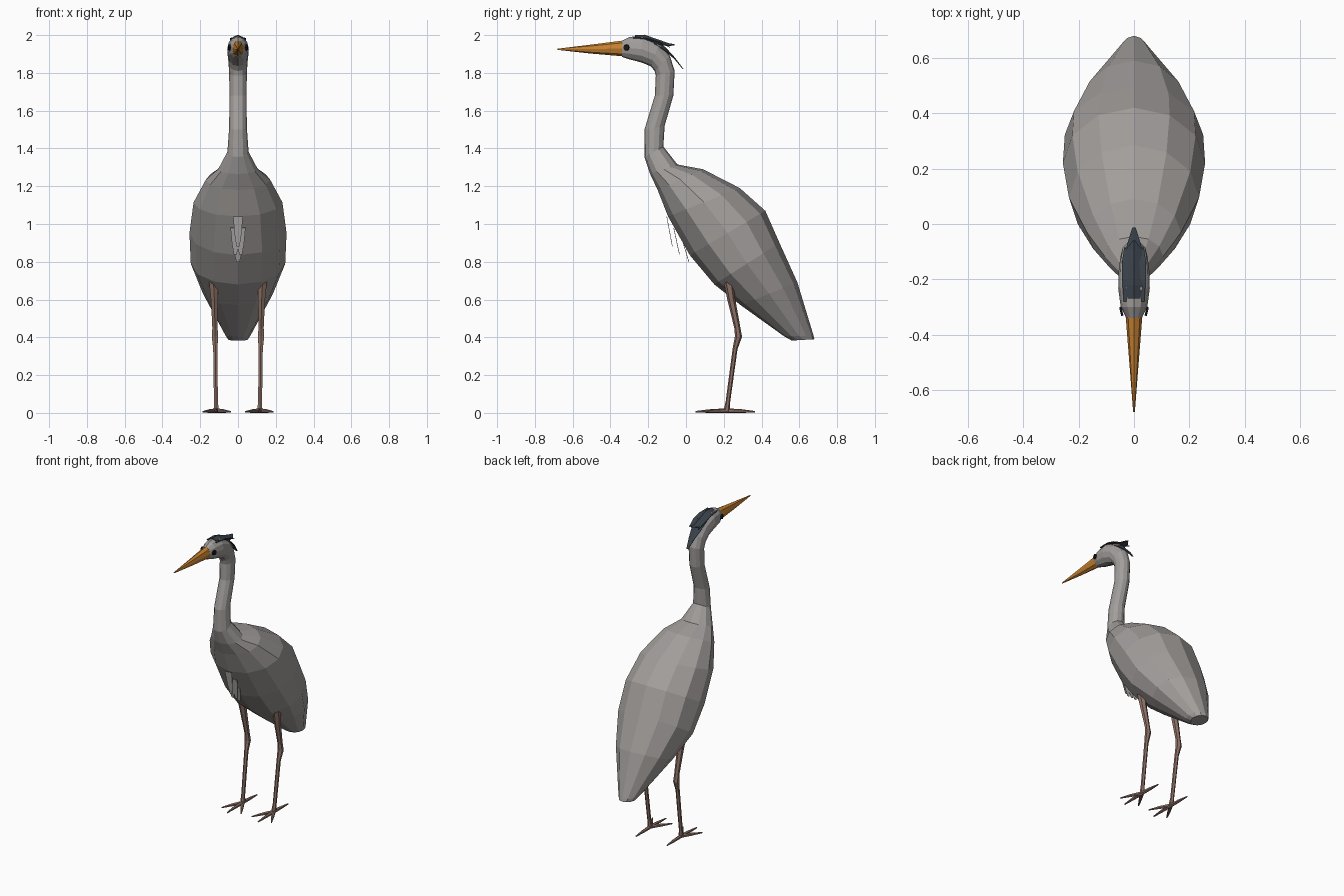
import bpy, bmesh, math
from mathutils import Vector


def mat(name, r, g, b):
    m = bpy.data.materials.new(name)
    m.diffuse_color = (r, g, b, 1)
    return m


GREY = mat("feather grey", 0.36, 0.34, 0.33)
PALE = mat("plume pale grey", 0.42, 0.41, 0.40)
SLATE = mat("crest slate", 0.04, 0.052, 0.066)
ORANGE = mat("bill orange", 0.56, 0.22, 0.03)
LEG = mat("leg brown", 0.27, 0.165, 0.135)
BLACK = mat("eye black", 0.01, 0.01, 0.012)


def finish(bm, name, material):
    bmesh.ops.recalc_face_normals(bm, faces=bm.faces)
    me = bpy.data.meshes.new(name)
    bm.to_mesh(me)
    bm.free()
    me.materials.append(material)
    ob = bpy.data.objects.new(name, me)
    bpy.context.collection.objects.link(ob)
    return ob


def skin(bm, rings):
    """Bridge rings of verts and cap both ends."""
    n = len(rings[0])
    for a, b in zip(rings, rings[1:]):
        for i in range(n):
            j = (i + 1) % n
            bm.faces.new((a[i], a[j], b[j], b[i]))
    bm.faces.new(rings[0])
    bm.faces.new(rings[-1])


def loft(name, sections, n, material):
    """Sections: back (y,z), front (y,z), half width."""
    bm = bmesh.new()
    rings = []
    for by, bz, fy, fz, w in sections:
        mid = Vector((0, (by + fy) / 2, (bz + fz) / 2))
        half = Vector((0, (by - fy) / 2, (bz - fz) / 2))
        rings.append([bm.verts.new(mid + half * math.cos(t) + Vector((w * math.sin(t), 0, 0)))
                      for t in (2 * math.pi * i / n for i in range(n))])
    skin(bm, rings)
    return finish(bm, name, material)


def tube(bm, path, n=6):
    """Tapered limb through points (x, y, z, radius)."""
    pts = [Vector(p[:3]) for p in path]
    rings = []
    for i, p in enumerate(pts):
        d = (pts[min(i + 1, len(pts) - 1)] - pts[max(i - 1, 0)]).normalized()
        u = d.cross(Vector((1, 0, 0)) if abs(d.x) < 0.8 else Vector((0, 1, 0))).normalized()
        v = d.cross(u)
        rings.append([bm.verts.new(p + path[i][3] * (u * math.cos(t) + v * math.sin(t)))
                      for t in (2 * math.pi * k / n for k in range(n))])
    skin(bm, rings)


def plume(name, rows, material, x=0, thick=0.004):
    """Thin tented feather: rows of (y, z, half width, edge drop)."""
    bm = bmesh.new()
    vs = [[bm.verts.new((x + s * w, y, z - abs(s) * d)) for s in (-1, 0, 1)]
          for y, z, w, d in rows]
    for a, b in zip(vs, vs[1:]):
        for i in (0, 1):
            bm.faces.new((a[i], a[i + 1], b[i + 1], b[i]))
    ob = finish(bm, name, material)
    m = ob.modifiers.new("thickness", "SOLIDIFY")
    m.thickness = thick
    m.offset = 0
    return ob


# Head, neck and body in one continuous skin
loft("body", [
    (-0.34, 1.97, -0.34, 1.885, 0.028),
    (-0.30, 1.99, -0.30, 1.872, 0.048),
    (-0.23, 1.997, -0.235, 1.855, 0.057),
    (-0.14, 1.96, -0.187, 1.835, 0.055),
    (-0.085, 1.89, -0.166, 1.81, 0.050),
    (-0.06, 1.81, -0.16, 1.785, 0.047),
    (-0.067, 1.68, -0.165, 1.68, 0.045),
    (-0.113, 1.52, -0.22, 1.50, 0.047),
    (-0.12, 1.41, -0.22, 1.355, 0.056),
    (-0.045, 1.315, -0.19, 1.265, 0.105),
    (0.09, 1.29, -0.15, 1.18, 0.17),
    (0.285, 1.19, -0.095, 1.04, 0.235),
    (0.42, 1.07, 0.02, 0.835, 0.257),
    (0.495, 0.90, 0.15, 0.68, 0.25),
    (0.59, 0.69, 0.29, 0.57, 0.185),
    (0.675, 0.41, 0.52, 0.405, 0.065),
    (0.68, 0.39, 0.56, 0.383, 0.05)], 12, GREY)

# Bill
loft("bill", [
    (-0.335, 1.971, -0.335, 1.888, 0.030),
    (-0.50, 1.95, -0.50, 1.902, 0.017),
    (-0.68, 1.928, -0.68, 1.922, 0.003)], 8, ORANGE)

# Crest cap and trailing feathers
plume("crest_cap", [
    (-0.27, 1.998, 0.022, 0.008), (-0.22, 2.0, 0.036, 0.020),
    (-0.14, 1.972, 0.040, 0.022), (-0.09, 1.955, 0.026, 0.012),
    (-0.06, 1.95, 0.004, 0.002)], SLATE)
plume("crest_nape", [
    (-0.17, 1.972, 0.036, 0.016), (-0.11, 1.935, 0.034, 0.018),
    (-0.06, 1.88, 0.020, 0.006), (-0.015, 1.82, 0.006, 0.0)], SLATE)
for s in (-1, 1):
    plume("crest_side", [
        (-0.28, 1.985, 0.005, 0), (-0.20, 1.98, 0.011, 0),
        (-0.14, 1.962, 0.012, 0), (-0.085, 1.935, 0.003, 0)], SLATE, x=s * 0.032)

# Eyes: small flat discs on both sides of the head
bm = bmesh.new()
for s in (-1, 1):
    c = Vector((s * 0.048, -0.318, 1.934))
    tube(bm, [(s * 0.042, -0.315, 1.934, 0.017), (s * 0.050, -0.317, 1.934, 0.015)], 8)
finish(bm, "eyes", BLACK)

# Hanging breast plumes
for x, y, z, l in ((0, -0.102, 1.04, 0.16), (-0.014, -0.065, 0.98, 0.14),
                   (0.014, -0.065, 0.98, 0.14), (0, -0.015, 0.90, 0.10)):
    plume("breast_plume", [(y, z, 0.026, 0), (y + 0.018, z - l * 0.6, 0.018, 0),
                           (y + 0.03, z - l, 0.008, 0)], PALE, x=x, thick=0.003)

# Legs and feet
for side, s in (("left", 1), ("right", -1)):
    bm = bmesh.new()
    tube(bm, [(s * 0.13, 0.225, 0.70, 0.027), (s * 0.125, 0.24, 0.60, 0.021),
              (s * 0.122, 0.272, 0.45, 0.016), (s * 0.122, 0.278, 0.405, 0.019),
              (s * 0.12, 0.26, 0.34, 0.013), (s * 0.117, 0.222, 0.06, 0.012),
              (s * 0.115, 0.215, 0.01, 0.016)])
    finish(bm, side + "_leg", LEG)
    bm = bmesh.new()
    for tx, ty in ((0, 0.05), (-0.075, 0.09), (0.07, 0.09), (0, 0.365)):
        mx, my = tx * 0.5, (0.215 + ty) / 2
        tube(bm, [(s * 0.115, 0.215, 0.012, 0.012), (s * (0.115 + mx), my, 0.010, 0.010),
                  (s * (0.115 + tx), ty, 0.006, 0.004)], 6)
    finish(bm, side + "_foot", LEG)
